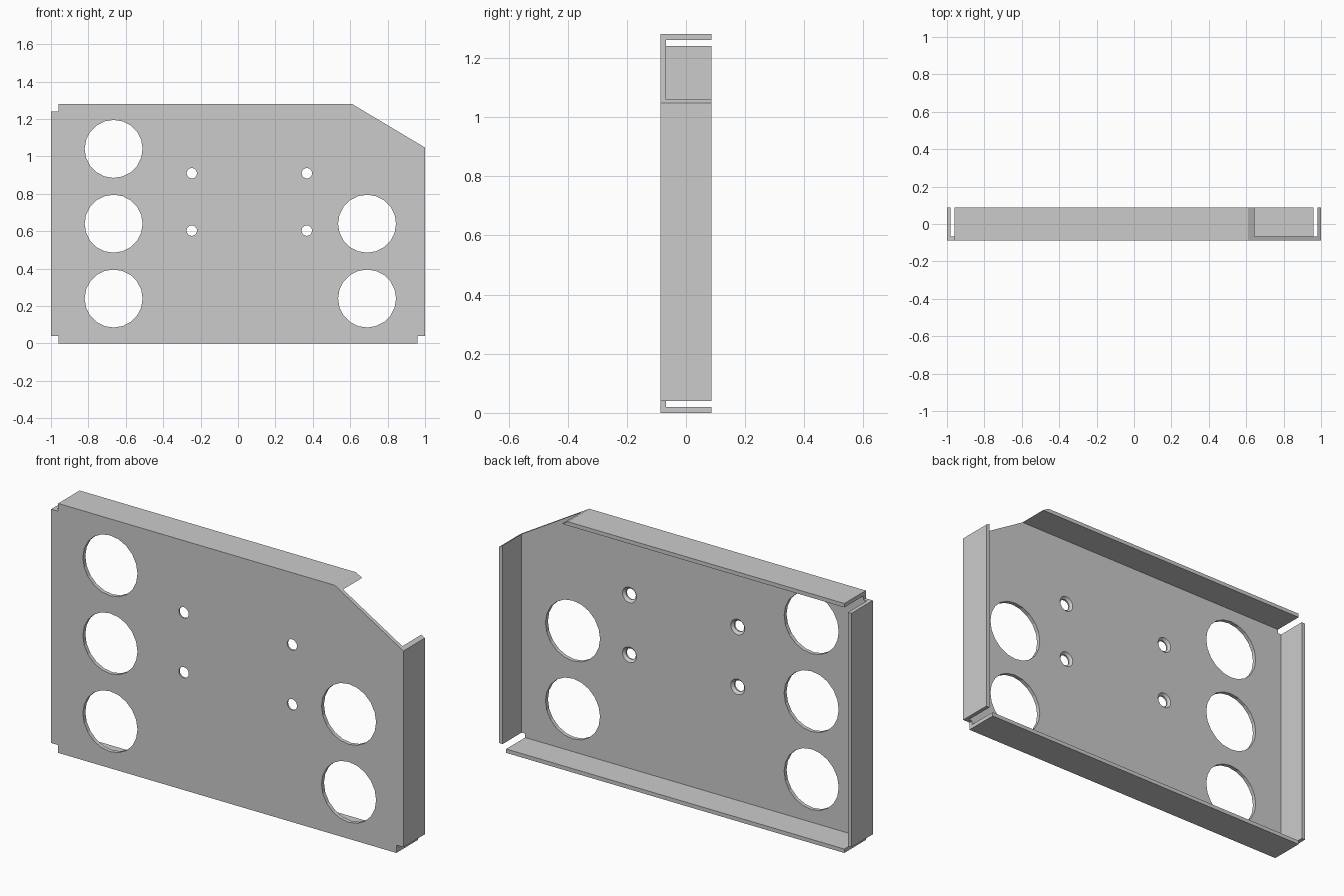
import bpy, bmesh, math

if "Cube" in bpy.data.objects:
    bpy.data.objects.remove(bpy.data.objects["Cube"])

FRONT, INNER, BACK = -0.087, -0.067, 0.087   # sheet front, sheet back, flange edge
W, H, T, N = 1.0, 1.28, 0.02, 0.04           # half width, height, thickness, notch
CUT_X, CUT_Z = 0.61, 1.047                   # ends of the sloped corner
SLOPE = (H - CUT_Z) / (W - CUT_X)


def slope_z(x):
    return H - (x - CUT_X) * SLOPE


def add(name, bm):
    bmesh.ops.recalc_face_normals(bm, faces=bm.faces)
    mesh = bpy.data.meshes.new(name)
    bm.to_mesh(mesh)
    bm.free()
    ob = bpy.data.objects.new(name, mesh)
    bpy.context.collection.objects.link(ob)
    return ob


def prism(name, outline, y0, y1):
    """Extrude an x-z outline along y."""
    bm = bmesh.new()
    face = bm.faces.new([bm.verts.new((x, y0, z)) for x, z in outline])
    out = bmesh.ops.extrude_face_region(bm, geom=[face])
    verts = [g for g in out["geom"] if isinstance(g, bmesh.types.BMVert)]
    bmesh.ops.translate(bm, verts=verts, vec=(0, y1 - y0, 0))
    return add(name, bm)


def hole(x, z, sides, rings):
    """Round cutter along y from (y, radius) rings."""
    bm = bmesh.new()
    loops = [[bm.verts.new((x + r * math.cos(math.tau * i / sides), y,
                            z + r * math.sin(math.tau * i / sides)))
              for i in range(sides)] for y, r in rings]
    for a, b in zip(loops, loops[1:]):
        for i in range(sides):
            j = (i + 1) % sides
            bm.faces.new((a[i], a[j], b[j], b[i]))
    bm.faces.new(loops[0])
    bm.faces.new(loops[-1])
    ob = add("hole_cutter", bm)
    ob.hide_render = True
    return ob


# Front sheet with notched corners and one sloped corner
panel = prism("panel", [
    (-W + N, 0), (W - N, 0), (W - N, N), (W, N), (W, CUT_Z), (CUT_X, H),
    (-W + N, H), (-W + N, H - N), (-W, H - N), (-W, N), (-W + N, N)], FRONT, INNER)

# Four folded flanges; top and right ones end along the sloped corner
flanges = [prism(n, o, FRONT, BACK) for n, o in (
    ("left_flange", [(-W, N), (-W + T, N), (-W + T, H - N), (-W, H - N)]),
    ("right_flange", [(W - T, N), (W, N), (W, CUT_Z), (W - T, slope_z(W - T))]),
    ("bottom_flange", [(-W + N, 0), (W - N, 0), (W - N, T), (-W + N, T)]),
    ("top_flange", [(-W + N, H - T), (CUT_X + T / SLOPE, H - T), (CUT_X, H), (-W + N, H)]),
)]

# Large openings and countersunk screw holes
cutters = [hole(x, z, 20, [(FRONT - 0.05, 0.155), (INNER + 0.05, 0.155)])
           for x, zs in ((-0.665, (0.24, 0.64, 1.04)), (0.69, (0.24, 0.64))) for z in zs]
cutters += [hole(x, z, 16, [(FRONT - 0.05, 0.028), (FRONT + 0.008, 0.028),
                            (INNER, 0.04), (INNER + 0.05, 0.04)])
            for x in (-0.247, 0.368) for z in (0.603, 0.91)]

for parts, op in ((flanges, 'UNION'), (cutters, 'DIFFERENCE')):
    for part in parts:
        mod = panel.modifiers.new(part.name, 'BOOLEAN')
        mod.operation, mod.solver, mod.object = op, 'EXACT', part

# Bake the booleans and remove the helpers
dg = bpy.context.evaluated_depsgraph_get()
baked = bpy.data.meshes.new_from_object(panel.evaluated_get(dg))
panel.modifiers.clear()
panel.data = baked
for part in flanges + cutters:
    bpy.data.objects.remove(part)
